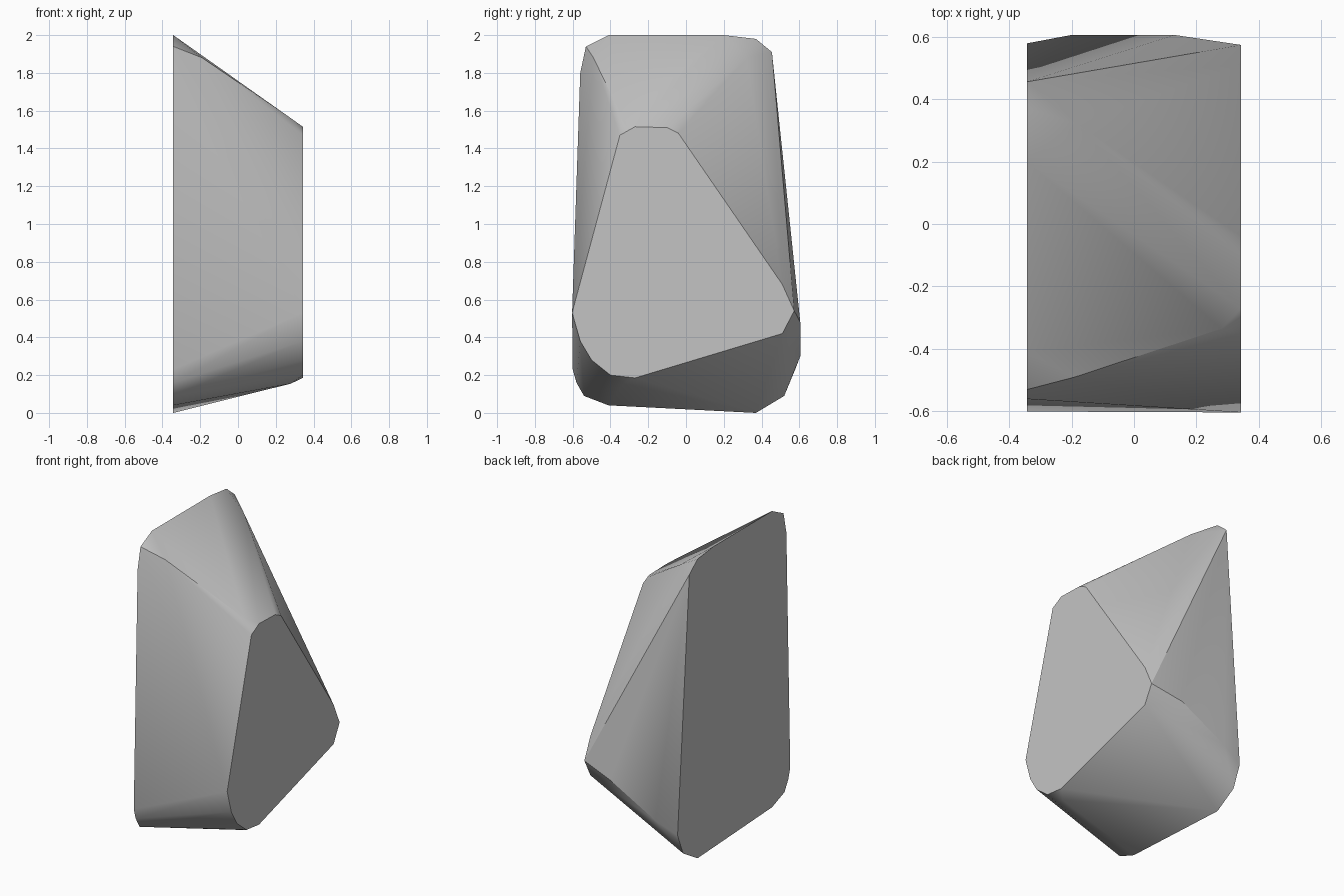
import bpy, bmesh, math

cube = bpy.data.objects.get("Cube")
if cube:
    bpy.data.objects.remove(cube, do_unlink=True)

stone = bpy.data.materials.new("stone_grey")
stone.use_nodes = True
grey = (0.55, 0.55, 0.55, 1)
stone.diffuse_color = grey
stone.node_tree.nodes["Principled BSDF"].inputs["Base Color"].default_value = grey

HALF_WIDTH = 0.343

# Tall flat end, as (y, z) points
tall_end = [(-0.53, 1.94), (-0.41, 2.0), (0.20, 2.0), (0.37, 1.98), (0.455, 1.91),
            (0.578, 0.23), (0.52, 0.09), (0.37, 0.0), (-0.41, 0.04), (-0.54, 0.09),
            (-0.58, 0.16), (-0.60, 0.23), (-0.56, 1.80)]

# Short flat end, as (y, z) points
short_end = [(-0.35, 1.47), (-0.27, 1.515), (-0.10, 1.51), (-0.04, 1.48), (0.51, 0.68),
             (0.573, 0.54), (0.51, 0.42), (-0.27, 0.185), (-0.40, 0.20), (-0.50, 0.28),
             (-0.56, 0.38), (-0.603, 0.53)]

# Worn corners between the two ends
corners = [(-0.19, -0.49, 1.88), (0.28, -0.335, 1.56), (-0.18, 0.32, 1.88),
           (0.28, -0.02, 1.55), (0.13, 0.605, 0.48), (-0.20, 0.605, 0.30),
           (0.28, -0.33, 0.155)]

# Wrap the ends and corners in one faceted hull
bm = bmesh.new()
points = [(-HALF_WIDTH, y, z) for y, z in tall_end]
points += [(HALF_WIDTH, y, z) for y, z in short_end] + corners
for p in points:
    bm.verts.new(p)
hull = bmesh.ops.convex_hull(bm, input=bm.verts[:])
loose = [v for v in bm.verts if not v.link_faces]
bmesh.ops.delete(bm, geom=loose, context='VERTS')
bmesh.ops.dissolve_limit(bm, angle_limit=math.radians(0.5),
                         verts=bm.verts[:], edges=bm.edges[:])
bmesh.ops.recalc_face_normals(bm, faces=bm.faces[:])

mesh = bpy.data.meshes.new("rock")
bm.to_mesh(mesh)
bm.free()
mesh.materials.append(stone)
rock = bpy.data.objects.new("rock", mesh)
bpy.context.collection.objects.link(rock)

# Soften the shallow facets and keep the hard edges
bpy.ops.object.select_all(action='DESELECT')
rock.select_set(True)
bpy.context.view_layer.objects.active = rock
bpy.ops.object.shade_smooth_by_angle(angle=math.radians(30))
